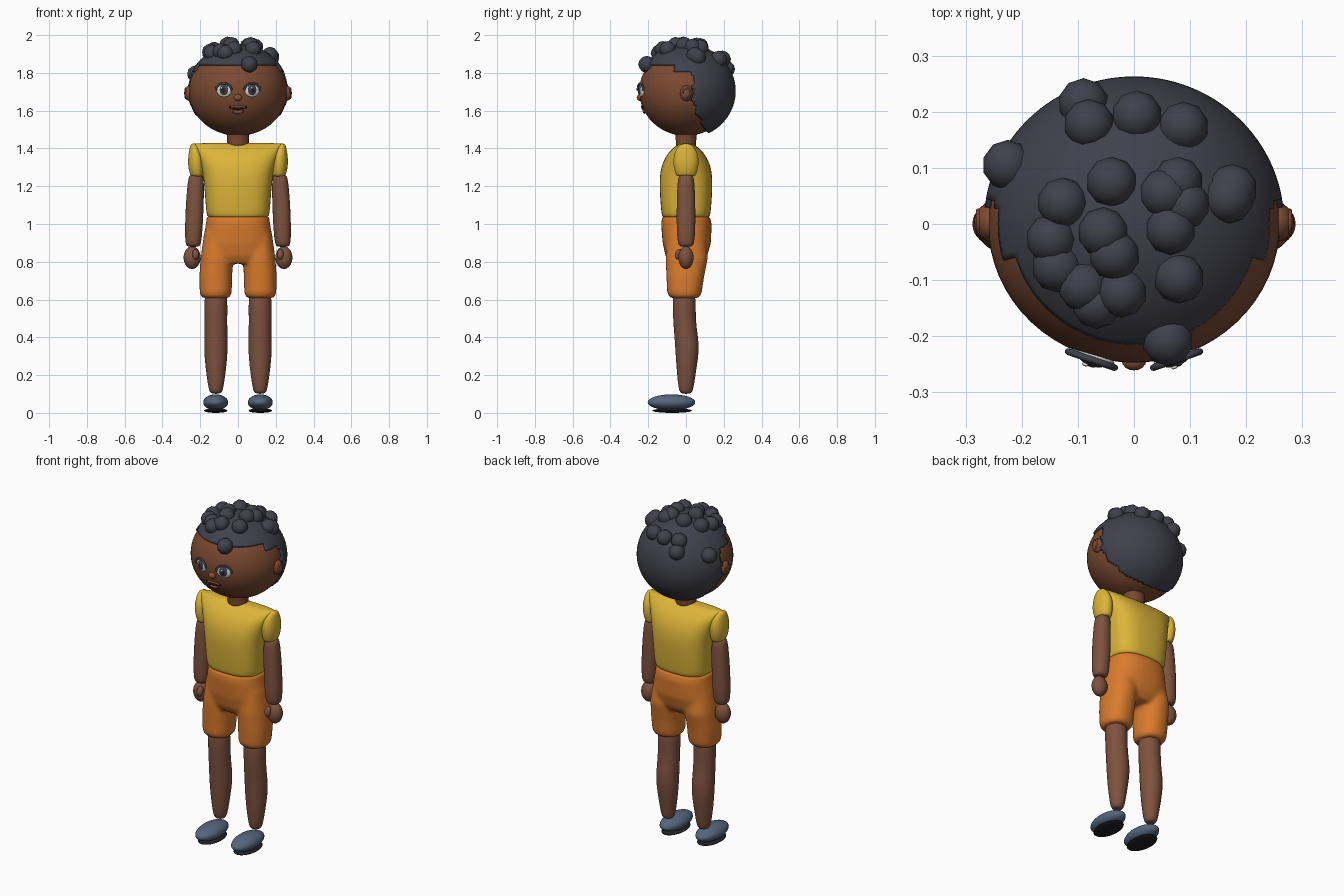
import bpy, bmesh, math
from mathutils import Matrix, Vector

cube = bpy.data.objects.get("Cube")
if cube:
    bpy.data.objects.remove(cube, do_unlink=True)


def material(name, r, g, b):
    m = bpy.data.materials.new(name)
    m.use_nodes = True
    m.diffuse_color = (r, g, b, 1)
    node = next(n for n in m.node_tree.nodes if n.type == 'BSDF_PRINCIPLED')
    node.inputs["Base Color"].default_value = (r, g, b, 1)
    node.inputs["Roughness"].default_value = 0.7
    return m


FACE = material("face_skin", .2, .068, .031)
SKIN = material("limb_skin", .21, .085, .049)
LIP = material("lip_brown", .27, .085, .038)
HAIR = material("hair_charcoal", .052, .052, .072)
SHIRT = material("shirt_yellow", .72, .46, .04)
SHORTS = material("shorts_orange", .7, .2, .026)
SHOE = material("shoe_slate", .09, .135, .205)
DARK = material("sole_black", .015, .015, .02)
WHITE = material("eye_white", .7, .7, .66)


def finish(name, bm, mat):
    bmesh.ops.recalc_face_normals(bm, faces=bm.faces)
    for f in bm.faces:
        f.smooth = True
    me = bpy.data.meshes.new(name)
    bm.to_mesh(me)
    bm.free()
    me.materials.append(mat)
    ob = bpy.data.objects.new(name, me)
    bpy.context.collection.objects.link(ob)
    return ob


def ball(name, loc, radii, mat, rot=Matrix.Identity(4), seg=32):
    bm = bmesh.new()
    bmesh.ops.create_uvsphere(bm, u_segments=seg, v_segments=seg // 2, radius=1)
    bm.transform(Matrix.Translation(loc) @ rot @ Matrix.Diagonal((*radii, 1)))
    return finish(name, bm, mat)


def add_loft(bm, rings, power=1.0, seg=24):
    """Stack of rounded rings (z, cx, cy, rx, ry) with closed ends."""
    def bend(v):
        return math.copysign(abs(v) ** power, v)
    loops = []
    for z, cx, cy, rx, ry in rings:
        angles = [2 * math.pi * i / seg for i in range(seg)]
        loops.append([bm.verts.new((cx + rx * bend(math.cos(a)),
                                    cy + ry * bend(math.sin(a)), z)) for a in angles])
    for a, b in zip(loops, loops[1:]):
        for i in range(seg):
            j = (i + 1) % seg
            bm.faces.new((a[i], a[j], b[j], b[i]))
    bm.faces.new(loops[0])
    bm.faces.new(loops[-1])


def loft(name, rings, mat, power=1.0):
    bm = bmesh.new()
    add_loft(bm, rings, power)
    ob = finish(name, bm, mat)
    sub = ob.modifiers.new("smooth", 'SUBSURF')
    sub.levels = sub.render_levels = 2
    return ob


def stroke(name, points, radius, mat):
    cu = bpy.data.curves.new(name, 'CURVE')
    cu.dimensions = '3D'
    cu.bevel_depth = radius
    cu.bevel_resolution = 2
    sp = cu.splines.new('POLY')
    sp.points.add(len(points) - 1)
    for p, co in zip(sp.points, points):
        p.co = (*co, 1)
    cu.use_fill_caps = True
    cu.materials.append(mat)
    ob = bpy.data.objects.new(name, cu)
    bpy.context.collection.objects.link(ob)
    return ob


# Head and neck
HEAD = Vector((0, 0, 1.703))
ball("head", HEAD, (.26, .247, .236), FACE, seg=64)
loft("neck", [(1.40, 0, 0, .06, .055), (1.43, 0, 0, .058, .054),
              (1.47, 0, 0, .058, .056), (1.51, 0, 0, .07, .066)], FACE)


# Hair cap: the part of a shell behind the hairline
def is_hair(c):
    if c.z > (1.843 if c.y < -.06 else 1.812):
        return True
    edge = .04 + max(0, 1.63 - c.z) * .5 + .008 * math.sin(c.z * 90)
    return c.y > edge


CAP = Vector((.268, .263, .25))
bm = bmesh.new()
bmesh.ops.create_uvsphere(bm, u_segments=112, v_segments=72, radius=1)
bm.transform(Matrix.Translation(HEAD) @ Matrix.Diagonal((*CAP, 1)))
bmesh.ops.delete(bm, geom=[f for f in bm.faces if not is_hair(f.calc_center_median())],
                 context='FACES')
cap = finish("hair_cap", bm, HAIR)
shell = cap.modifiers.new("thickness", 'SOLIDIFY')
shell.thickness = .014
shell.offset = -1

# Curls sitting on the cap
curls = [(-.09, .215), (-.08, .178), (.005, .193), (.088, .173), (-.225, .105),
         (-.04, .075), (-.127, .038), (-.147, -.027), (-.137, -.077), (-.09, -.112),
         (-.066, -.142), (-.022, -.122), (-.035, -.055), (-.055, -.015), (.065, -.01),
         (.09, .035), (.055, .055), (.078, .075), (.168, .045), (.175, .062),
         (.08, -.097), (.06, -.208)]
bm = bmesh.new()
for x, y in curls:
    h = math.sqrt(max(0, 1 - (x / CAP.x) ** 2 - (y / CAP.y) ** 2))
    spot = (x, y, HEAD.z + CAP.z * h)
    bmesh.ops.create_icosphere(bm, subdivisions=2, radius=.045,
                               matrix=Matrix.Translation(spot))
finish("hair_curls", bm, HAIR)

# Nose and mouth
ball("nose", (0, -.243, 1.669), (.022, .018, .018), LIP, seg=16)


def on_face(x, z, lift):
    d = 1 - (x / .26) ** 2 - ((z - HEAD.z) / .236) ** 2
    return (x, -.247 * math.sqrt(d) - lift, z)


steps = [i / 6 for i in range(-6, 7)]
stroke("mouth_line", [on_face(.045 * t, 1.609 + .012 * t * t, .003) for t in steps], .005, DARK)
stroke("upper_lip", [on_face(.036 * t, 1.622 - .004 * t * t, .001) for t in steps], .006, LIP)
stroke("lower_lip", [on_face(.025 * t, 1.592 + .008 * t * t, .001) for t in steps], .009, LIP)

# Torso
loft("shirt", [(1.03, 0, 0, .155, .12), (1.04, 0, 0, .168, .13), (1.15, 0, 0, .175, .139),
               (1.25, 0, 0, .184, .142), (1.32, 0, 0, .20, .128), (1.38, 0, 0, .222, .095),
               (1.418, 0, 0, .243, .05), (1.43, 0, 0, .25, .025)], SHIRT, .72)

# Shorts: hips and two legs fused into one smooth skin
bm = bmesh.new()
add_loft(bm, [(1.04, 0, 0, .166, .126), (1.0, 0, .002, .17, .134), (.9, 0, .004, .187, .128),
              (.83, 0, .002, .19, .11), (.79, 0, 0, .165, .085)], .85, 32)
for s in (1, -1):
    add_loft(bm, [(.95, s * .1, 0, .08, .1), (.82, s * .112, .004, .086, .112),
                  (.72, s * .118, -.004, .087, .1), (.64, s * .118, -.008, .085, .092),
                  (.62, s * .118, -.008, .08, .085), (.608, s * .118, -.008, .068, .072)],
             .9, 32)
shorts = finish("shorts", bm, SHORTS)
fuse = shorts.modifiers.new("fuse", 'REMESH')
fuse.mode = 'VOXEL'
fuse.voxel_size = .009
fuse.use_smooth_shade = True
soft = shorts.modifiers.new("soften", 'SMOOTH')
soft.factor = .5
soft.iterations = 10

# Paired parts
for s, side in ((1, "left"), (-1, "right")):
    # Ear with a raised rim
    ball(side + "_ear", (s * .256, .003, 1.692), (.029, .034, .041), FACE)
    rim = [(s * .277, .003 + .02 * math.cos(a), 1.692 + .026 * math.sin(a))
           for a in (math.pi * i / 8 for i in range(-4, 9))]
    stroke(side + "_ear_rim", rim, .005, FACE)

    # Eye, laid on the face and turned outward
    turn = Matrix.Rotation(s * math.radians(19), 4, 'Z')
    base = Vector((s * .074, -.236, 1.708))

    def eye_at(x, depth, z):
        return base + turn @ Vector((x, -depth, z))

    ball(side + "_eye", eye_at(0, 0, 0), (.041, .013, .036), WHITE, turn)
    ball(side + "_iris", eye_at(-s * .002, .007, .002), (.025, .01, .029), HAIR, turn, 24)
    ball(side + "_pupil", eye_at(-s * .002, .013, .002), (.012, .006, .015), DARK, turn, 16)
    ball(side + "_eye_glint", eye_at(-.008, .018, .012), (.006, .003, .006), WHITE, turn, 12)
    lid = [eye_at(.044 * math.cos(a), .006, .036 * math.sin(a))
           for a in (math.pi * i / 12 for i in range(13))]
    stroke(side + "_upper_lid", lid, .006, HAIR)

    # Sleeve, arm and hand
    loft(side + "_sleeve", [(1.25, s * .215, 0, .03, .045), (1.262, s * .217, 0, .038, .055),
                            (1.31, s * .22, 0, .046, .068), (1.36, s * .222, 0, .042, .067),
                            (1.40, s * .229, 0, .028, .05), (1.427, s * .235, 0, .014, .025)],
         SHIRT)
    loft(side + "_arm", [(1.262, s * .221, 0, .03, .03), (1.25, s * .222, 0, .043, .045),
                         (1.1, s * .229, 0, .048, .05), (.98, s * .234, 0, .047, .05),
                         (.895, s * .237, 0, .043, .045), (.878, s * .237, 0, .03, .03)],
         SKIN, .9)
    ball(side + "_hand", (s * .243, 0, .822), (.045, .04, .06), SKIN)
    ball(side + "_thumb", (s * .224, -.038, .84), (.018, .02, .03), SKIN,
         Matrix.Rotation(math.radians(-20), 4, 'X'), 16)

    # Leg with a calf bulge
    loft(side + "_leg", [(.64, s * .117, -.01, .055, .055), (.6, s * .117, -.01, .062, .062),
                         (.48, s * .117, -.008, .06, .06), (.4, s * .117, .002, .062, .063),
                         (.32, s * .117, .007, .063, .063), (.22, s * .117, .002, .053, .051),
                         (.125, s * .117, 0, .039, .04), (.1, s * .117, 0, .028, .028)], SKIN)

    # Shoe and sole
    ball(side + "_shoe", (s * .118, -.077, .056), (.066, .126, .042), SHOE)
    ball(side + "_sole", (s * .118, -.073, .012), (.062, .105, .012), DARK)
